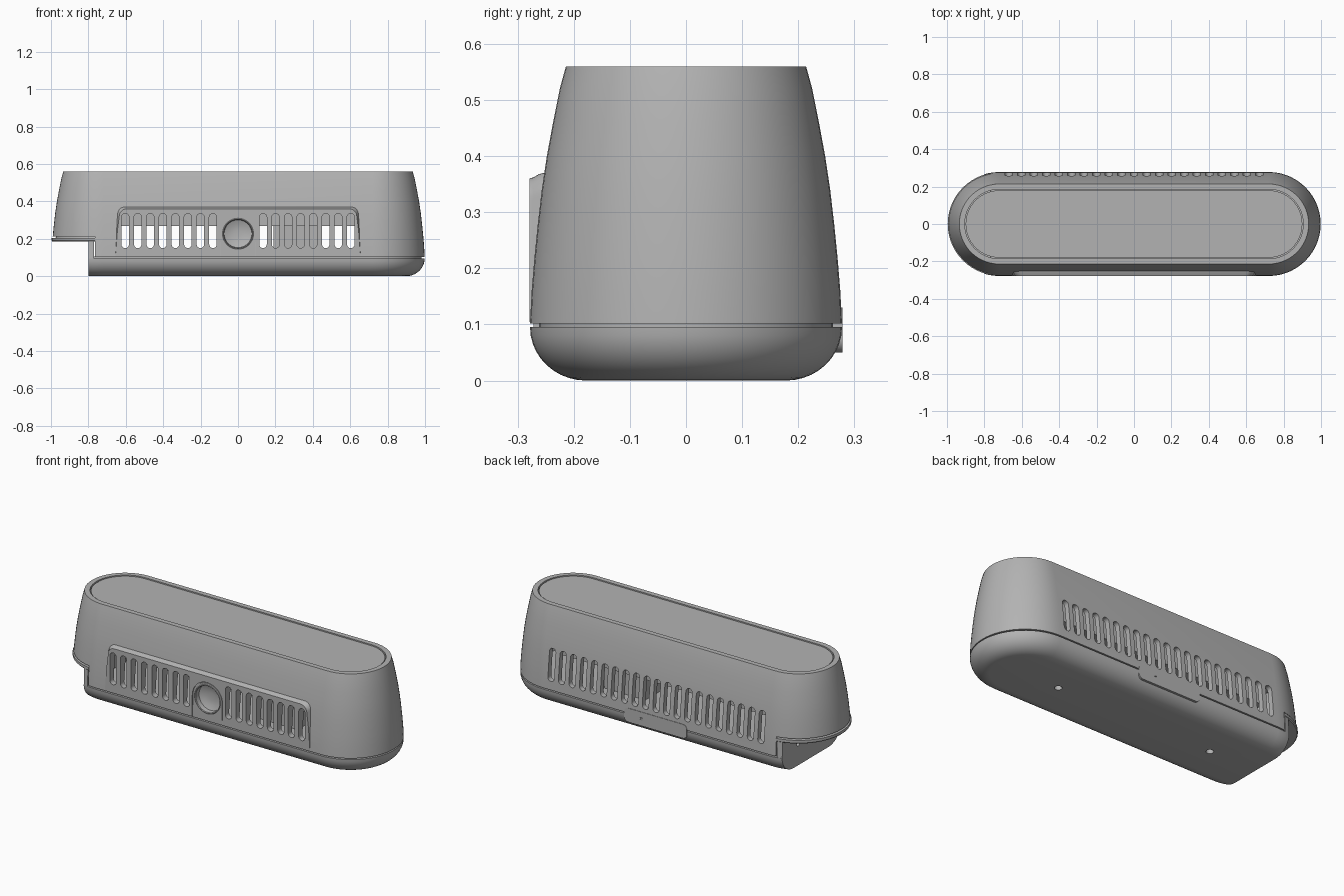
import bpy, bmesh
from math import sin, cos, pi, radians

if "Cube" in bpy.data.objects:
    bpy.data.objects.remove(bpy.data.objects["Cube"], do_unlink=True)

grey = bpy.data.materials.new("mid_grey")
grey.use_nodes = True
grey.diffuse_color = (0.45, 0.45, 0.45, 1)
grey.node_tree.nodes["Principled BSDF"].inputs["Base Color"].default_value = grey.diffuse_color

HALF = 0.72       # half length of the straight sides
PITCH = 0.067     # distance between vent slots
NOTCH = -0.765    # where the cut-out at one end begins


def loft(name, *solids, closed=False):
    """Skin each list of equal-sized rings; cap the ends or join them up."""
    bm = bmesh.new()
    for rings in solids:
        rows = [[bm.verts.new(p) for p in ring] for ring in rings]
        pairs = list(zip(rows, rows[1:]))
        if closed:
            pairs.append((rows[-1], rows[0]))
        else:
            bm.faces.new(rows[0])
            bm.faces.new(rows[-1])
        for a, b in pairs:
            for i in range(len(a)):
                j = (i + 1) % len(a)
                bm.faces.new((a[i], a[j], b[j], b[i]))
    bmesh.ops.recalc_face_normals(bm, faces=bm.faces)
    mesh = bpy.data.meshes.new(name)
    bm.to_mesh(mesh)
    bm.free()
    mesh.materials.append(grey)
    ob = bpy.data.objects.new(name, mesh)
    bpy.context.collection.objects.link(ob)
    return ob


def stadium(r, z, n=28):
    pts = []
    for side in (1, -1):
        for i in range(n + 1):
            a = pi * i / n - pi / 2
            pts.append((side * (HALF + r * cos(a)), side * r * sin(a), z))
    return pts


def capsules(profile):
    return [stadium(r, z) for r, z in profile]


def box(x0, x1, y0, y1, z0, z1):
    return [[(x0, y0, z), (x1, y0, z), (x1, y1, z), (x0, y1, z)] for z in (z0, z1)]


def prism(outline, y0, y1):
    return [[(x, y, z) for x, z in outline] for y in (y0, y1)]


def slot(x, y0, y1, z0=0.15, z1=0.335, r=0.02, n=8):
    pts = []
    for side, z in ((1, z1 - r), (-1, z0 + r)):
        for i in range(n + 1):
            a = pi * i / n
            pts.append((x + side * r * cos(a), z + side * r * sin(a)))
    return prism(pts, y0, y1)


def circle(r, n=40):
    return [(r * cos(2 * pi * i / n), r * sin(2 * pi * i / n)) for i in range(n)]


def arch(r, z0, zc, n=24):
    top = [(r * cos(pi * i / n), zc + r * sin(pi * i / n)) for i in range(n + 1)]
    return top + [(-r, z0), (r, z0)]


def boolean(ob, cutter, op="DIFFERENCE"):
    mod = ob.modifiers.new("cut", "BOOLEAN")
    mod.object, mod.operation, mod.solver = cutter, op, "EXACT"
    bpy.context.view_layer.objects.active = ob
    bpy.ops.object.modifier_apply(modifier=mod.name)


# Main housing: a tapered, hollow shell
outer = [(0.278, 0.102), (0.275, 0.16), (0.27, 0.22), (0.264, 0.28), (0.257, 0.34),
         (0.248, 0.40), (0.237, 0.46), (0.225, 0.52), (0.214, 0.56)]
inner = [(0.185, 0.56), (0.185, 0.535)] + [(r - 0.03, z) for r, z in outer[-2::-1]]
housing = loft("housing", capsules(outer + inner), closed=True)

# Raised front panel with rounded upper corners
def panel_outline(grow):
    w, top, n = 0.655 + grow, 0.36 + grow, 8
    side = [(w, 0.104), (w - 0.01, 0.24)]
    side += [(w - 0.06 + 0.04 * cos(pi / 2 * i / n), top - 0.04 + 0.04 * sin(pi / 2 * i / n))
             for i in range(n + 1)]
    return side + [(-x, z) for x, z in reversed(side)]


front_panel = loft("front_panel", [prism(panel_outline(g), y, y)[0]
                                   for g, y in ((0.012, -0.245), (0.008, -0.262),
                                                (0.002, -0.272), (0, -0.279))])

# Vent slots, camera opening and end cut-out
front_x = [s * (0.134 + PITCH * i) for s in (-1, 1) for i in range(8)]
front_slots = [slot(x, -0.35, -0.15) for x in front_x]
back_slots = [slot(PITCH * i, 0.15, 0.35) for i in range(-10, 11)]
eye = prism([(x, z + 0.227) for x, z in circle(0.083)], -0.35, -0.15)
vents = loft("vent_cutter", *front_slots, *back_slots, eye)
notch = loft("notch_cutter", box(-1.2, NOTCH, -0.4, 0.4, -0.1, 0.212))
arch_pocket = loft("arch_cutter", prism(arch(0.097, 0.09, 0.227), -0.35, -0.273))
boolean(housing, vents)
boolean(housing, notch)
boolean(front_panel, vents)
boolean(front_panel, arch_pocket)

# Camera surround plate and dished lens
surround = loft("camera_surround", prism(arch(0.093, 0.106, 0.227), -0.278, -0.265))
boolean(surround, vents)
lens_profile = [(0.084, -0.2), (0.084, -0.276), (0.08, -0.279), (0.076, -0.276),
                (0.074, -0.25), (0.05, -0.24), (0.02, -0.236)]
lens = loft("camera_lens", [[(x, y, z + 0.227) for x, z in circle(r)] for r, y in lens_profile])

# Lid set in the rim, and parts inside the housing
lid = loft("lid", capsules([(0.18, 0.50), (0.18, 0.556)]))
inner_tray = loft("inner_tray", box(-0.7, 0.7, -0.18, 0.18, 0.268, 0.5))
inner_block = loft("inner_block", box(0.19, 0.45, -0.1, 0.1, 0.1, 0.27))

# Rounded base with a narrow neck that makes the seam
fillet = [(0.178 + 0.1 * sin(a), 0.095 - 0.095 * cos(a))
          for a in (pi / 2 * i / 10 for i in range(11))]
base = loft("base", capsules(fillet + [(0.262, 0.095), (0.262, 0.104)]))
end_cut = loft("end_cutter", box(-1.2, -0.8, -0.4, 0.4, -0.1, 0.4))
screw_holes = loft("screw_cutter", *[[[(x + px, py, z) for px, py in circle(0.02, 20)]
                                      for z in (-0.05, 0.04)] for x in (-0.5, 0.5)])
boolean(base, end_cut)
boolean(base, screw_holes)

# Upright wall of the base at the cut-out, with two small holes
end_wall = loft("end_wall", capsules([(0.277, 0.094), (0.274, 0.188)]))
wall_slice = loft("wall_cutter", box(-0.8, NOTCH - 0.006, -0.4, 0.4, 0, 0.4))
wall_holes = loft("hole_cutter", *[[[(x, y + py, 0.125 + pz) for py, pz in circle(0.014, 16)]
                                    for x in (-0.85, -0.785)] for y in (-0.12, 0.12)])
boolean(end_wall, wall_slice, "INTERSECT")
boolean(end_wall, wall_holes)

# Floor that closes the overhanging end
end_floor = loft("end_floor", capsules([(0.272, 0.185), (0.276, 0.19), (0.276, 0.205),
                                        (0.255, 0.205), (0.25, 0.225)]))
floor_slice = loft("floor_cutter", box(-1.2, NOTCH, -0.4, 0.4, 0, 0.4))
boolean(end_floor, floor_slice, "INTERSECT")

# Rounded tab across the rear seam, with a pin hole
def tab_outline(w, h, r=0.025, n=6):
    pts = []
    for k, (sx, sz) in enumerate(((1, 1), (-1, 1), (-1, -1), (1, -1))):
        for i in range(n + 1):
            a = pi / 2 * (k + i / n)
            pts.append((sx * (w - r) + r * cos(a), 0.09 + sz * (h - r) + r * sin(a)))
    return pts


rear_tab = loft("rear_tab", prism(tab_outline(0.2, 0.04), 0.24, 0.279))
pin_hole = loft("pin_cutter", prism([(x + 0.09, z + 0.09) for x, z in circle(0.009, 16)], 0.26, 0.3))
boolean(rear_tab, pin_hole)

# Drop the cutters and smooth the curved parts
for ob in (vents, notch, arch_pocket, end_cut, screw_holes, wall_slice, wall_holes,
           floor_slice, pin_hole):
    bpy.data.objects.remove(ob, do_unlink=True)
bpy.ops.object.select_all(action="DESELECT")
for ob in (housing, front_panel, surround, lens, lid, base, end_wall, end_floor, rear_tab):
    ob.select_set(True)
    bpy.context.view_layer.objects.active = ob
    bpy.ops.object.shade_smooth_by_angle(angle=radians(30))
    ob.select_set(False)
